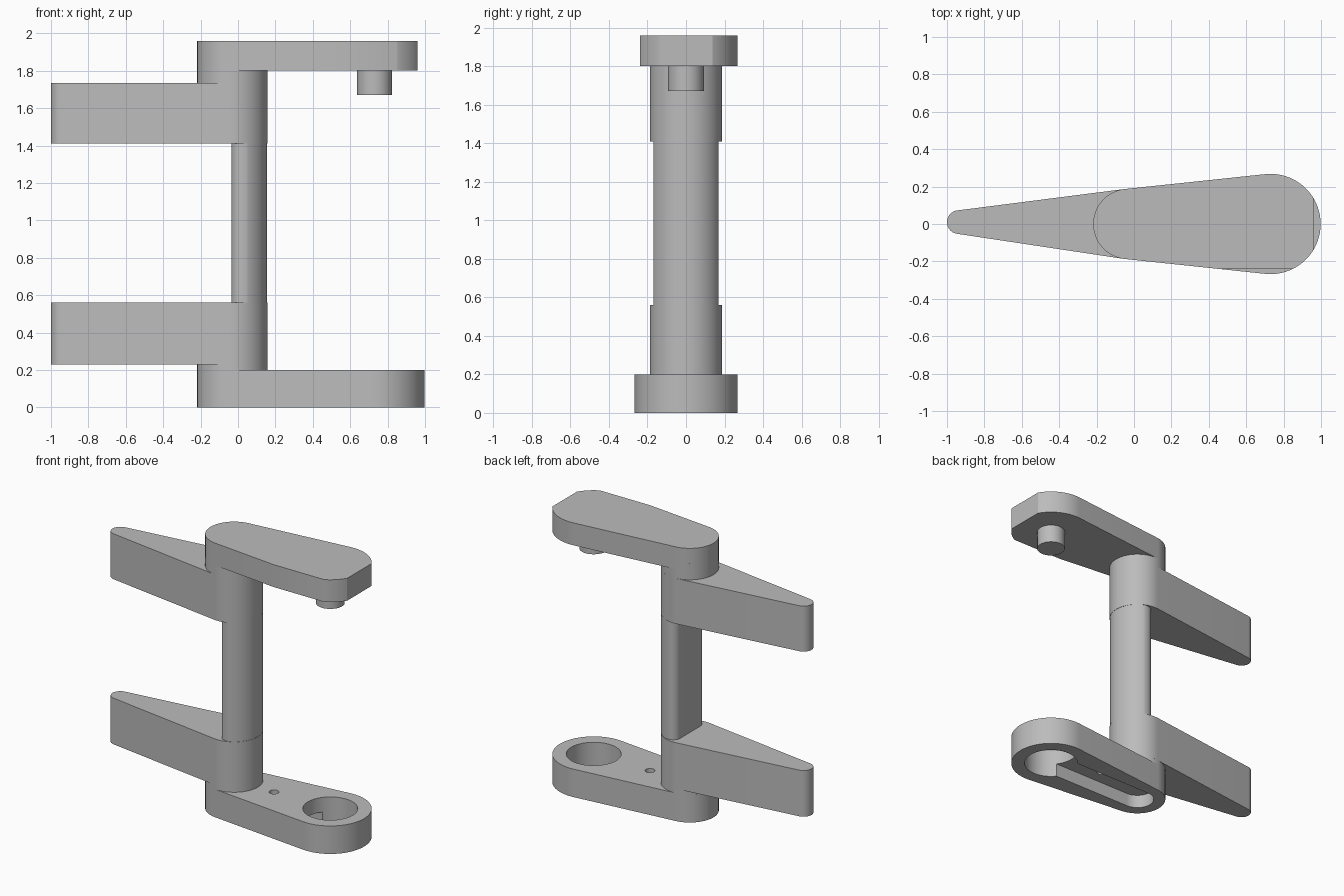
import bpy, bmesh
from math import sin, cos, pi, acos, atan2, hypot, radians

if "Cube" in bpy.data.objects:
    bpy.data.objects.remove(bpy.data.objects["Cube"], do_unlink=True)

grey = bpy.data.materials.new("plain_grey")
grey.use_nodes = True
colour = (0.5, 0.5, 0.5, 1)
grey.diffuse_color = colour
grey.node_tree.nodes["Principled BSDF"].inputs["Base Color"].default_value = colour

HUB = (-0.03, 0, 0.188)      # x, y, radius of the pivot end
EYE = (0.73, 0, 0.268)       # wide end of the arms


def arc(x, y, r, start, end, steps=40):
    return [(x + r * cos(start + (end - start) * i / steps),
             y + r * sin(start + (end - start) * i / steps)) for i in range(steps + 1)]


def circle(x, y, r, steps=64):
    return arc(x, y, r, 0, 2 * pi, steps)[:-1]


def teardrop(a, b):
    """Outline wrapped tightly around two circles."""
    dx, dy = b[0] - a[0], b[1] - a[1]
    turn = atan2(dy, dx)
    spread = acos((a[2] - b[2]) / hypot(dx, dy))
    return arc(*b, turn - spread, turn + spread) + arc(*a, turn + spread, turn + 2 * pi - spread)


def extrude(name, outline, z0, z1, trims=()):
    """Upright prism from an outline, optionally trimmed by planes."""
    bm = bmesh.new()
    base = bm.faces.new([bm.verts.new((x, y, z0)) for x, y in outline])
    top = bmesh.ops.extrude_face_region(bm, geom=[base])["geom"]
    moved = [v for v in top if isinstance(v, bmesh.types.BMVert)]
    bmesh.ops.translate(bm, verts=moved, vec=(0, 0, z1 - z0))
    for point, normal in trims:
        bmesh.ops.bisect_plane(bm, geom=bm.verts[:] + bm.edges[:] + bm.faces[:],
                               plane_co=point, plane_no=normal, clear_outer=True)
        bmesh.ops.holes_fill(bm, edges=[e for e in bm.edges if e.is_boundary], sides=0)
    bmesh.ops.recalc_face_normals(bm, faces=bm.faces[:])
    mesh = bpy.data.meshes.new(name)
    bm.to_mesh(mesh)
    bm.free()
    mesh.materials.append(grey)
    obj = bpy.data.objects.new(name, mesh)
    bpy.context.collection.objects.link(obj)
    bpy.ops.object.select_all(action='DESELECT')
    obj.select_set(True)
    bpy.context.view_layer.objects.active = obj
    bpy.ops.object.shade_smooth_by_angle(angle=radians(30))
    return obj


def cut(target, cutter):
    mod = target.modifiers.new(cutter.name, 'BOOLEAN')
    mod.operation = 'DIFFERENCE'
    mod.solver = 'EXACT'
    mod.object = cutter
    bpy.ops.object.select_all(action='DESELECT')
    target.select_set(True)
    bpy.context.view_layer.objects.active = target
    bpy.ops.object.modifier_apply(modifier=mod.name)
    bpy.data.objects.remove(cutter, do_unlink=True)


# Lower arm with a through hole, a small drain hole and a slot underneath
lower_arm = extrude("lower_arm", teardrop(HUB, EYE), 0, 0.2)
cut(lower_arm, extrude("slot_cutter", teardrop((-0.03, 0, 0.11), (0.73, 0, 0.1101)), -0.1, 0.095))
cut(lower_arm, extrude("eye_cutter", circle(0.73, 0, 0.178), -0.2, 0.4))
cut(lower_arm, extrude("drain_cutter", circle(0.285, 0, 0.032, 32), 0.05, 0.4))
bpy.ops.object.shade_smooth_by_angle(angle=radians(30))

# Upper arm, trimmed flat on its end and front, with a pin below
extrude("upper_arm", teardrop(HUB, EYE), 1.8, 1.96,
        [((0.96, 0, 0), (1, 0, 0)), ((0, -0.24, 0), (0, -1, 0))])
extrude("pin", circle(0.73, 0, 0.093), 1.67, 1.82)

# Column: round front, flat back with rounded corners
column = (arc(-0.03, 0, 0.186, -radians(66), radians(66))
          + arc(0.02, 0.115, 0.055, pi / 2, pi, 12)
          + arc(0.02, -0.115, 0.055, pi, 1.5 * pi, 12))
extrude("column", column, 0.15, 1.85)

# Two tapered wings, each joined to its arm by a short round collar
TIP = (-0.937, 0.01, 0.063)
for level, wing, collar in (("lower", (0.23, 0.56), (0.15, 0.26)),
                            ("upper", (1.41, 1.735), (1.7, 1.85))):
    extrude(level + "_wing", teardrop(TIP, HUB), *wing)
    extrude(level + "_collar", circle(*HUB), *collar)
